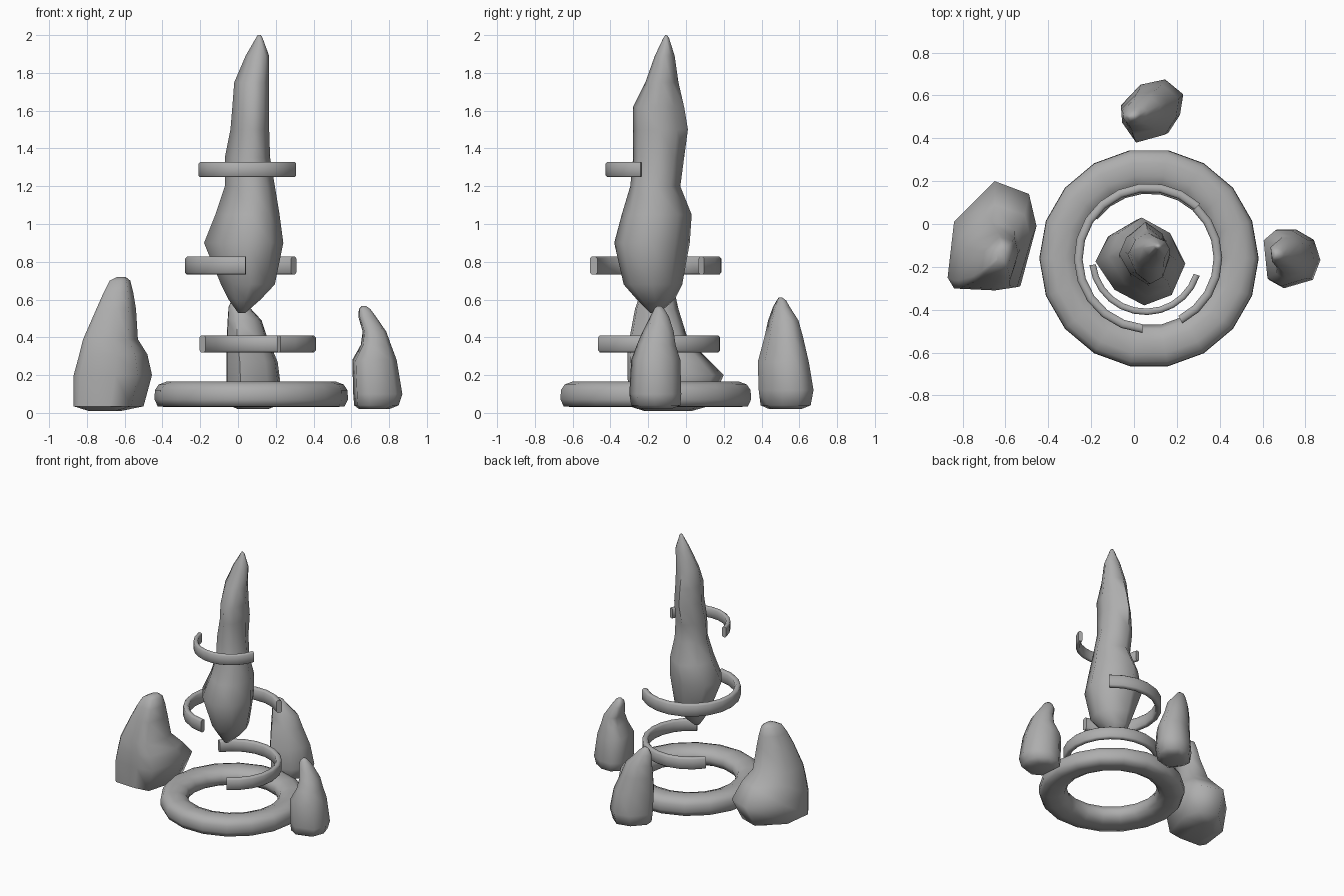
import bpy, bmesh, math

if "Cube" in bpy.data.objects:
    bpy.data.objects.remove(bpy.data.objects["Cube"])

stone = bpy.data.materials.new("stone grey")
stone.diffuse_color = (0.42, 0.42, 0.42, 1)
stone.use_nodes = True
stone.node_tree.nodes["Principled BSDF"].inputs["Base Color"].default_value = stone.diffuse_color


def finish(name, bm, angle):
    """Turn a bmesh into a smooth shaded object."""
    bmesh.ops.recalc_face_normals(bm, faces=bm.faces)
    me = bpy.data.meshes.new(name)
    bm.to_mesh(me)
    bm.free()
    me.materials.append(stone)
    ob = bpy.data.objects.new(name, me)
    bpy.context.collection.objects.link(ob)
    bpy.ops.object.select_all(action='DESELECT')
    ob.select_set(True)
    bpy.context.view_layer.objects.active = ob
    bpy.ops.object.shade_smooth_by_angle(angle=math.radians(angle))
    return ob


def skin(bm, rings, closed=False):
    """Bridge rings of vertices, either as a loop or with capped ends."""
    n = len(rings[0])
    pairs = list(zip(rings, rings[1:]))
    if closed:
        pairs.append((rings[-1], rings[0]))
    for a, b in pairs:
        for i in range(n):
            j = (i + 1) % n
            bm.faces.new((a[i], a[j], b[j], b[i]))
    if not closed:
        bm.faces.new(rings[0])
        bm.faces.new(rings[-1])


def crystal(name, outline, levels):
    """Fit one outline into the box (z, x0, x1, y0, y1) of each level."""
    xs, ys = zip(*outline)
    u = [(x - min(xs)) / (max(xs) - min(xs)) for x in xs]
    v = [(y - min(ys)) / (max(ys) - min(ys)) for y in ys]
    bm = bmesh.new()
    rings = [[bm.verts.new((x0 + a * (x1 - x0), y0 + b * (y1 - y0), z))
              for a, b in zip(u, v)] for z, x0, x1, y0, y1 in levels]
    skin(bm, rings)
    return finish(name, bm, 65)


def sweep(name, section, start, end, steps, center=(0.07, -0.16)):
    """Sweep an (r, z) section round a vertical axis."""
    full = end - start == 360
    bm = bmesh.new()
    rings = []
    for i in range(steps if full else steps + 1):
        a = math.radians(start + (end - start) * i / steps)
        rings.append([bm.verts.new((center[0] + r * math.cos(a),
                                    center[1] + r * math.sin(a), z)) for r, z in section])
    skin(bm, rings, full)
    return finish(name, bm, 60)


def band(r, z, w, h):
    """Rounded upright section for the floating arcs."""
    a, b, c = w / 2, h / 2, w * 0.25
    return [(r - a, z - b + c), (r - a + c, z - b), (r + a - c, z - b), (r + a, z - b + c),
            (r + a, z + b - c), (r + a - c, z + b), (r - a + c, z + b), (r - a, z + b - c)]


# Floating central crystal
crystal("central_crystal",
        [(-.18, -.17), (-.12, -.05), (.015, .03), (.18, -.05),
         (.245, -.18), (.18, -.33), (.05, -.38), (-.09, -.305)],
        [(.53, .00, .04, -.19, -.14), (.60, -.05, .12, -.26, -.06),
         (.68, -.09, .195, -.33, -.02), (.90, -.18, .24, -.38, .02),
         (1.05, -.12, .22, -.34, .03), (1.20, -.07, .195, -.295, -.03),
         (1.35, -.07, .17, -.28, -.01), (1.50, -.04, .165, -.28, .01),
         (1.62, -.03, .165, -.28, -.01), (1.75, -.02, .165, -.215, -.04),
         (1.89, .04, .165, -.165, -.06), (1.985, .095, .13, -.12, -.09),
         (2.0, .105, .12, -.11, -.10)])

# Base ring
sweep("base_ring",
      [(.315, .10), (.335, .145), (.39, .165), (.45, .165), (.49, .15), (.51, .12),
       (.512, .07), (.495, .035), (.44, .03), (.38, .03), (.335, .055)], 0, 360, 18)

# Floating arcs
sweep("lower_arc", band(.322, .365, .04, .09), -63, 143, 13)
sweep("middle_arc", band(.33, .78, .04, .095), 47, 265, 13)
sweep("upper_arc", band(.25, 1.288, .03, .08), 187, 342, 11, (.055, -.16))

# Surrounding crystals
crystal("left_crystal",
        [(-.87, -.25), (-.84, .01), (-.65, .20), (-.49, .14),
         (-.455, -.01), (-.53, -.29), (-.65, -.31), (-.84, -.30)],
        [(.01, -.79, -.62, -.22, .03), (.035, -.87, -.50, -.30, .12),
         (.20, -.87, -.455, -.31, .20), (.31, -.84, -.48, -.31, .09),
         (.39, -.82, -.53, -.30, .01), (.55, -.75, -.54, -.27, -.04),
         (.64, -.71, -.555, -.24, -.06), (.70, -.68, -.57, -.21, -.08),
         (.72, -.64, -.595, -.17, -.11)])

crystal("right_crystal",
        [(.61, -.07), (.67, -.02), (.755, -.02), (.84, -.07),
         (.87, -.165), (.835, -.26), (.70, -.30), (.63, -.26)],
        [(.02, .64, .80, -.25, -.08), (.04, .615, .85, -.29, -.03),
         (.10, .61, .87, -.30, -.025), (.28, .605, .84, -.29, -.03),
         (.36, .65, .81, -.26, -.055), (.43, .66, .785, -.23, -.065),
         (.51, .637, .73, -.19, -.09), (.55, .64, .70, -.17, -.115),
         (.565, .655, .68, -.155, -.13)])

crystal("back_crystal",
        [(-.06, .56), (.03, .655), (.145, .68), (.23, .61),
         (.215, .515), (.16, .43), (.015, .39), (-.055, .49)],
        [(.02, .00, .16, .44, .61), (.04, -.05, .21, .395, .66),
         (.12, -.06, .23, .385, .675), (.27, -.06, .21, .38, .65),
         (.40, -.06, .155, .415, .62), (.49, -.055, .125, .435, .595),
         (.56, -.05, .06, .46, .55), (.595, -.035, .03, .48, .53),
         (.61, -.02, .01, .49, .51)])
